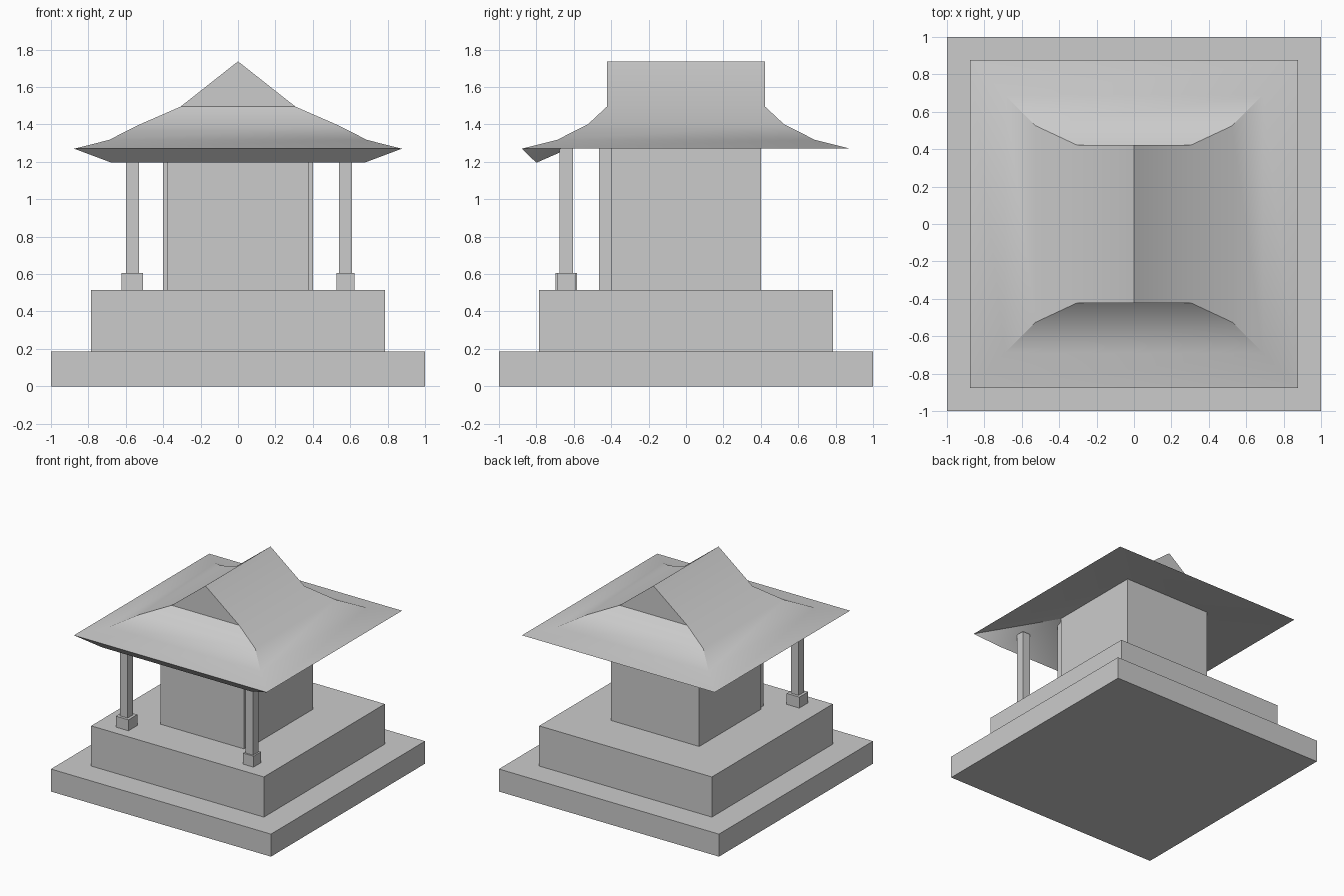
import bpy, bmesh, math

if "Cube" in bpy.data.objects:
    bpy.data.objects.remove(bpy.data.objects["Cube"])


def finish(name, bm, smooth=False):
    bmesh.ops.recalc_face_normals(bm, faces=bm.faces[:])
    me = bpy.data.meshes.new(name)
    bm.to_mesh(me)
    bm.free()
    ob = bpy.data.objects.new(name, me)
    bpy.context.collection.objects.link(ob)
    if smooth:
        bpy.ops.object.select_all(action='DESELECT')
        ob.select_set(True)
        bpy.context.view_layer.objects.active = ob
        bpy.ops.object.shade_smooth_by_angle(angle=math.radians(35))
    return ob


def box(name, x, y, z):
    """Box from (min, max) ranges on each axis."""
    bm = bmesh.new()
    bmesh.ops.create_cube(bm, size=1)
    for v in bm.verts:
        v.co = [r[0] if c < 0 else r[1] for c, r in zip(v.co, (x, y, z))]
    return finish(name, bm)


# Stepped platform
box("lower_platform", (-1, 1), (-1, 1), (0, 0.185))
box("upper_platform", (-0.785, 0.785), (-0.785, 0.785), (0.185, 0.515))

# Hall with slightly narrower projecting front
box("hall_walls", (-0.4, 0.4), (-0.4, 0.4), (0.515, 1.37))
box("hall_front", (-0.38, 0.38), (-0.465, -0.4), (0.515, 1.36))

# Porch posts on footing blocks
for side, cx, w in (("left", -0.565, 0.0575), ("right", 0.575, 0.048)):
    box(side + "_post", (cx - 0.035, cx + 0.035), (-0.675, -0.605), (0.605, 1.27))
    box(side + "_footing", (cx - w, cx + w), (-0.64 - w, -0.64 + w), (0.515, 0.605))

# Hip-and-gable roof: stacked rings curving up to a straight gable
bm = bmesh.new()


def ring(hx, hy, z):
    return [bm.verts.new((sx * hx, sy * hy, z))
            for sx, sy in ((-1, -1), (1, -1), (1, 1), (-1, 1))]


def bridge(a, b, sides=range(4)):
    for i in sides:
        j = (i + 1) % 4
        bm.faces.new((a[i], a[j], b[j], b[i]))


rings = [ring(*r) for r in ((0.876, 0.878, 1.27), (0.69, 0.69, 1.317),
                            (0.525, 0.525, 1.40), (0.307, 0.423, 1.495))]
for a, b in zip(rings, rings[1:]):
    bridge(a, b)
eave, top = rings[0], rings[-1]
front = bm.verts.new((0, -0.423, 1.737))
back = bm.verts.new((0, 0.423, 1.737))
bm.faces.new((top[0], top[1], front))
bm.faces.new((top[2], top[3], back))
bm.faces.new((top[1], top[2], back, front))
bm.faces.new((top[3], top[0], front, back))

# Sloped soffit, with a dropped lip under the front eave
wall = ring(0.4, 0.4, 1.37)
bridge(eave, wall, (1, 2, 3))
lip = [bm.verts.new((x, -0.8, 1.195)) for x in (-0.675, 0.675)]
bm.faces.new((eave[0], eave[1], lip[1], lip[0]))
bm.faces.new((lip[0], lip[1], wall[1], wall[0]))
bm.faces.new((eave[0], lip[0], wall[0]))
bm.faces.new((eave[1], wall[1], lip[1]))
finish("roof", bm, smooth=True)
